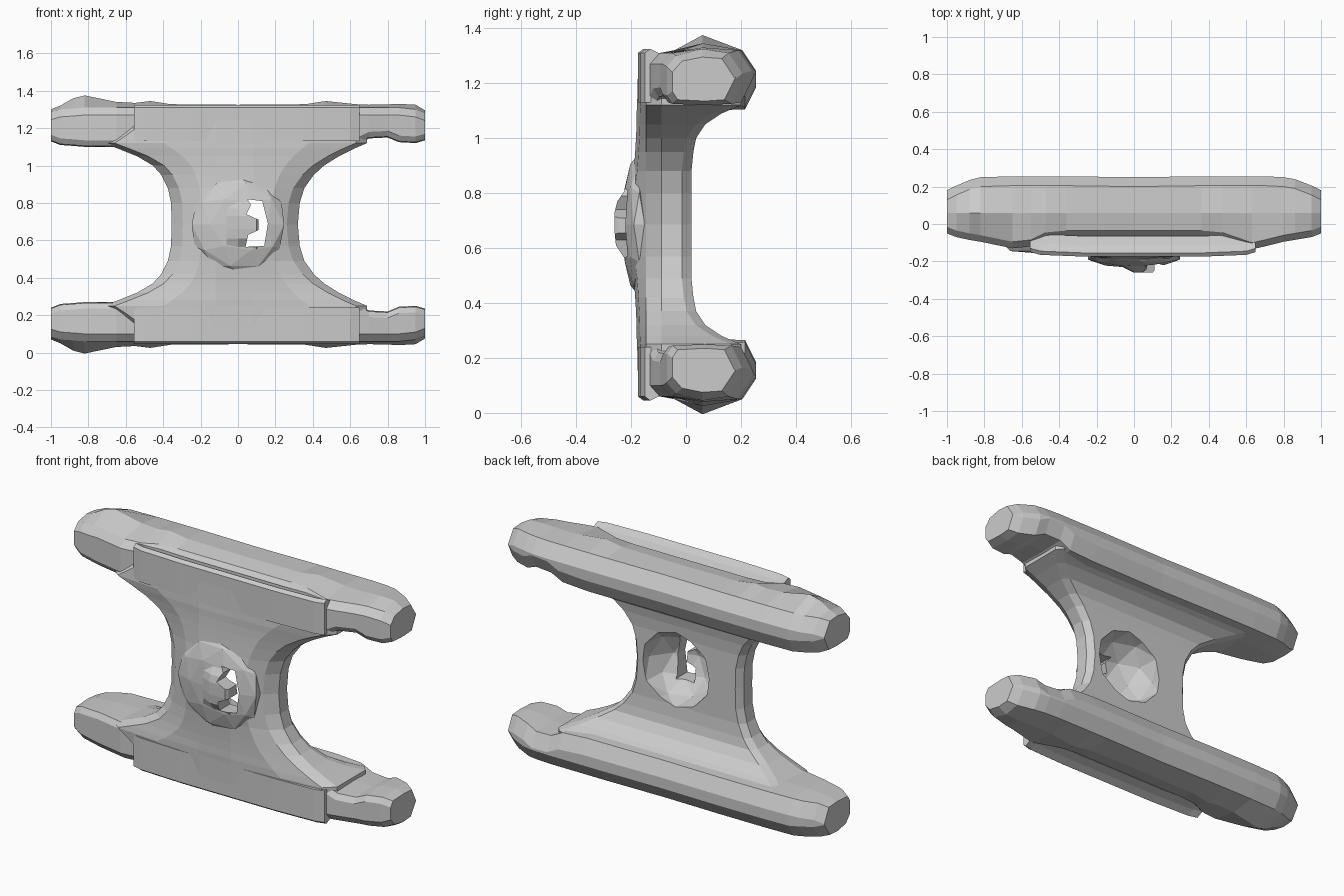
import bpy, bmesh, math
from mathutils import Vector

if "Cube" in bpy.data.objects:
    bpy.data.objects.remove(bpy.data.objects["Cube"])

MID = 0.685   # height of the horizontal mirror plane


def make(name, bm):
    bmesh.ops.recalc_face_normals(bm, faces=bm.faces)
    me = bpy.data.meshes.new(name)
    bm.to_mesh(me)
    bm.free()
    ob = bpy.data.objects.new(name, me)
    bpy.context.collection.objects.link(ob)
    return ob


def loft(name, rings, flip=False):
    bm = bmesh.new()
    rows = [[bm.verts.new((x, y, 2 * MID - z if flip else z)) for x, y, z in r] for r in rings]
    for a, b in zip(rows, rows[1:]):
        n = len(a)
        for i in range(n):
            j = (i + 1) % n
            bm.faces.new((a[i], a[j], b[j], b[i]))
    bm.faces.new(rows[0])
    bm.faces.new(rows[-1])
    return make(name, bm)


def ball(name, loc, size):
    bm = bmesh.new()
    bmesh.ops.create_icosphere(bm, subdivisions=2, radius=1)
    for v in bm.verts:
        v.co = Vector(loc) + v.co * Vector(size)
    return make(name, bm)


def boolean(target, tool, op):
    tool.hide_render = True
    mod = target.modifiers.new(op, 'BOOLEAN')
    mod.operation, mod.object, mod.solver = op, tool, 'EXACT'
    bpy.context.view_layer.objects.active = target
    bpy.ops.object.modifier_apply(modifier=mod.name)
    bpy.data.objects.remove(tool)


# Rails: x, front y, back y, bottom z, top z, crown z
stations = [
    (-1.0, -.05, .18, 1.13, 1.295, 1.30), (-.95, -.07, .205, 1.11, 1.31, 1.32),
    (-.88, -.085, .235, 1.105, 1.315, 1.36), (-.82, -.095, .25, 1.10, 1.32, 1.375),
    (-.65, -.13, .255, 1.10, 1.32, 1.34), (-.55, -.12, .255, 1.10, 1.32, 1.335),
    (-.47, -.08, .255, 1.10, 1.32, 1.345), (-.36, -.07, .255, 1.10, 1.32, 1.328),
    (0, -.07, .25, 1.10, 1.32, 1.325), (.36, -.07, .255, 1.10, 1.32, 1.328),
    (.47, -.08, .255, 1.10, 1.32, 1.345), (.63, -.135, .255, 1.11, 1.32, 1.328),
    (.70, -.12, .255, 1.145, 1.32, 1.325), (.80, -.095, .25, 1.15, 1.32, 1.327),
    (.86, -.085, .24, 1.125, 1.32, 1.33), (.95, -.07, .205, 1.12, 1.31, 1.325),
    (1.0, -.05, .18, 1.135, 1.29, 1.295)]


def rail_ring(x, f, b, lo, hi, crown):
    return [(x, y, z) for y, z in (
        (f, hi - .05), (f + .035, hi - .01), (.06, crown), (b - .05, hi), (b, hi - .075),
        (b, lo + .085), (b - .04, lo + .005), (.07, lo), (f + .02, lo + .005), (f, lo + .035))]


for flip, side in ((False, "upper"), (True, "lower")):
    loft(side + "_rail", [rail_ring(*s) for s in stations], flip)
    # Raised lip along the front of each rail
    lip = [(-.55, -.15), (.63, -.15)]
    rings = []
    for x, f in ((-.555, -.15), (-.50, -.165), (-.25, -.175), (.35, -.175), (.60, -.165), (.65, -.15)):
        rings.append([(x, y, z) for y, z in (
            (f, 1.13), (f, 1.31), (f + .02, 1.325), (f + .06, 1.305), (f + .11, 1.29), (f + .11, 1.13))])
    loft(side + "_front_lip", rings, flip)

# Hourglass web: z, left x, right x, front y, back y
upper = [(.685, -.355, .32, -.20, .02), (.80, -.358, .33, -.20, .02),
         (.88, -.375, .355, -.19, .02), (.95, -.41, .405, -.185, .027),
         (1.0, -.455, .46, -.182, .037), (1.05, -.54, .54, -.18, .07),
         (1.09, -.64, .62, -.18, .13), (1.12, -.72, .69, -.178, .20),
         (1.16, -.66, .69, -.177, .20), (1.24, -.55, .64, -.175, .18)]
rows = [(2 * MID - z, *r) for z, *r in reversed(upper[1:])] + upper


def web_ring(z, l, r, f, b):
    e = min(.06, .15 * (r - l))
    return [(x, y, z) for x, y in (
        (l + .03, b), (0, b), (r - .03, b), (r, b - .035), (r, -.09), (r - e, -.145),
        (r * .55, f + .012), (.08, f), (-.12, f), (l * .55, f + .012), (l + e, -.145),
        (l, -.09), (l, b - .035))]


web = loft("center_web", [web_ring(*r) for r in rows])

# Front swelling and small nose, hollowed from the back
boolean(web, ball("front_swell", (0, -.17, MID), (.26, .065, .26)), 'UNION')
nose = loft("nose", [[(x, y, z) for x, y in ((-.12, -.20), (0, f), (.10, f), (.14, -.20))]
                     for z, f in ((.55, -.215), (.61, -.255), (.66, -.26), (.73, -.26), (.77, -.25), (.82, -.215))])
boolean(web, nose, 'UNION')
boolean(web, ball("back_hollow", (.05, .03, MID + .01), (.22, .22, .215)), 'DIFFERENCE')

# Through opening beside the nose
outline = [(.05, .82), (.13, .81), (.16, .69), (.14, .57), (.04, .565),
           (.055, .63), (.11, .655), (.11, .71), (.045, .74), (.07, .79)]
hole = loft("opening", [[(x, y, z) for x, z in outline] for y in (-.4, .2)])
boolean(web, hole, 'DIFFERENCE')
